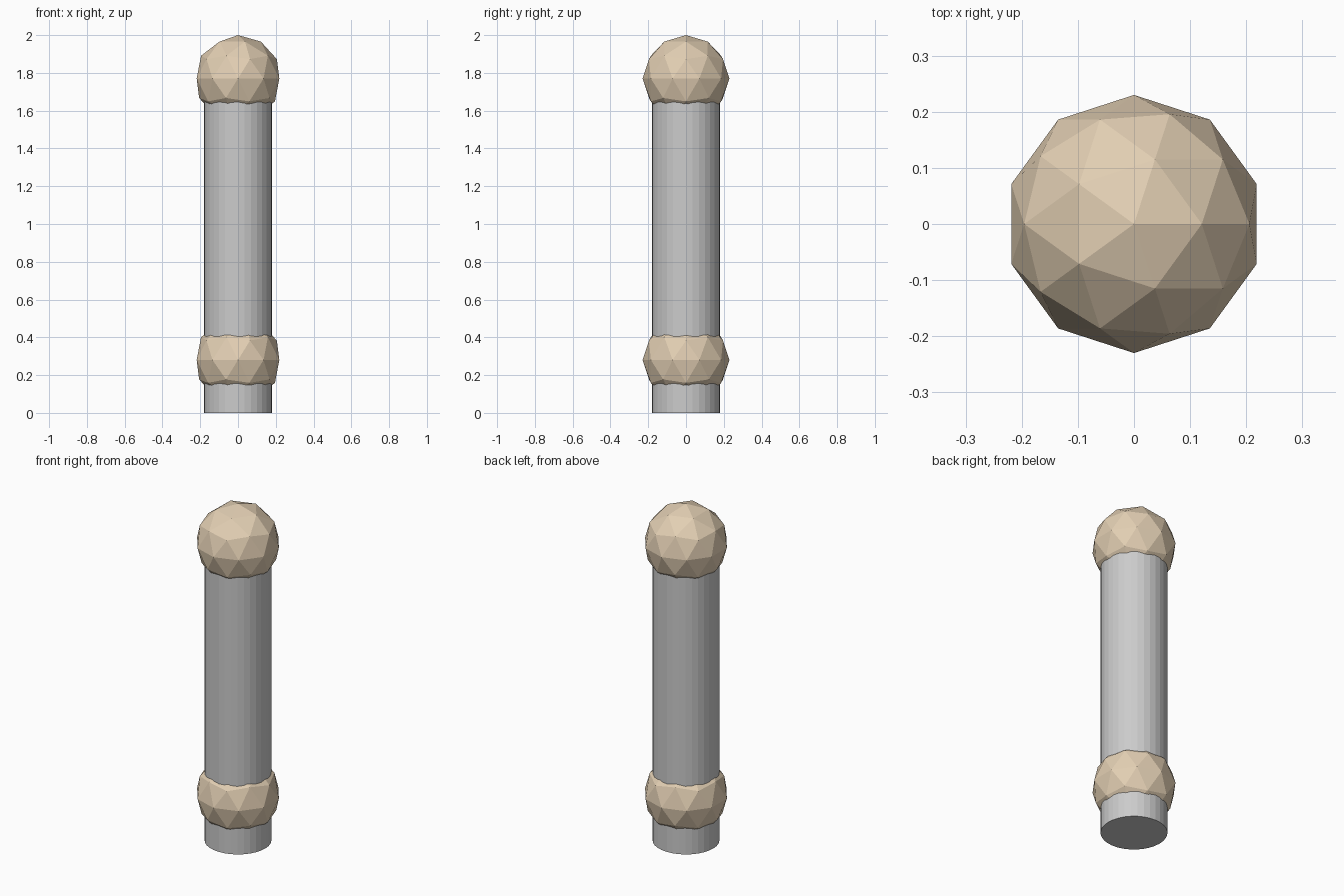
import bpy

if "Cube" in bpy.data.objects:
    bpy.data.objects.remove(bpy.data.objects["Cube"])


def material(name, color):
    mat = bpy.data.materials.new(name)
    mat.diffuse_color = color
    mat.use_nodes = True
    mat.node_tree.nodes["Principled BSDF"].inputs["Base Color"].default_value = mat.diffuse_color
    return mat


tan = material("tan", (0.76, 0.62, 0.45, 1))

# Straight round post, its top hidden inside the cap
TOP = 1.77
bpy.ops.mesh.primitive_cylinder_add(vertices=32, radius=0.18, depth=TOP,
                                    location=(0, 0, TOP / 2))
bpy.context.object.name = "post"

# Faceted balls: lower collar and top cap
for name, z in (("lower_collar", 0.28), ("top_cap", 1.77)):
    bpy.ops.mesh.primitive_ico_sphere_add(subdivisions=2, radius=0.23,
                                          location=(0, 0, z))
    ball = bpy.context.object
    ball.name = name
    ball.data.materials.append(tan)
